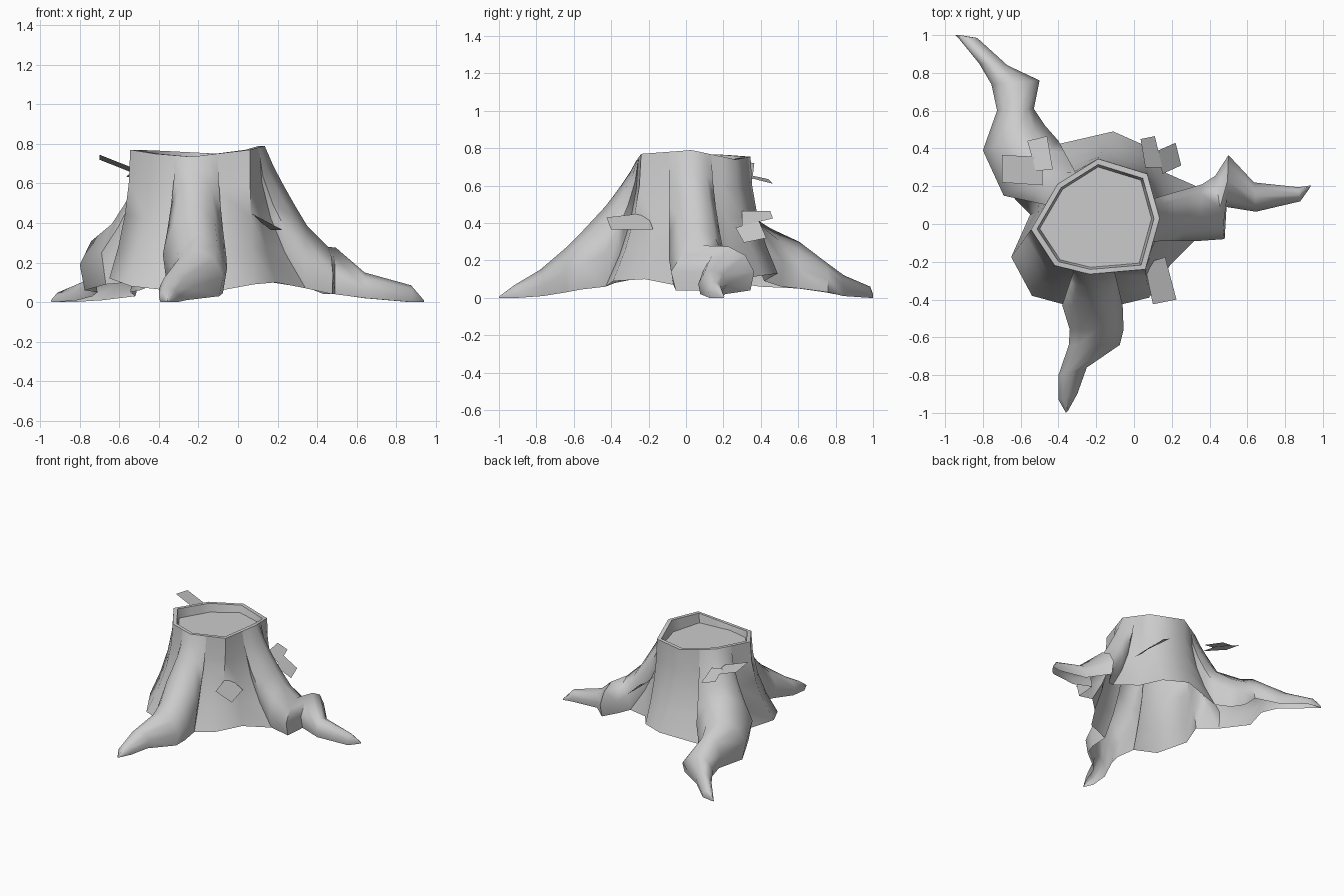
import bpy
import bmesh
from mathutils import Vector
from math import radians

if "Cube" in bpy.data.objects:
    bpy.data.objects.remove(bpy.data.objects["Cube"], do_unlink=True)

# One grey for everything
GREY = (0.6, 0.6, 0.6, 1.0)
grey = bpy.data.materials.new("weathered_grey")
grey.use_nodes = True
grey.diffuse_color = GREY
grey.node_tree.nodes["Principled BSDF"].inputs["Base Color"].default_value = GREY


def make_object(name, bm):
    """Turn a bmesh into a linked object with the grey material."""
    mesh = bpy.data.meshes.new(name)
    bm.to_mesh(mesh)
    bm.free()
    mesh.materials.append(grey)
    obj = bpy.data.objects.new(name, mesh)
    bpy.context.scene.collection.objects.link(obj)
    return obj


def skin(bm, rows, closed):
    """Join rows of points with quads and cap the last row."""
    loops = [[bm.verts.new(p) for p in row] for row in rows]
    count = len(loops[0])
    for low, high in zip(loops, loops[1:]):
        for i in range(count if closed else count - 1):
            j = (i + 1) % count
            bm.faces.new((low[i], low[j], high[j], high[i]))
    return bm.faces.new(loops[-1])


# Roots: each section is left x, y, right x, y, crest height, ground height
FRONT_ROOT = [(-.06, -.43, -.38, -.43, .49, .06), (-.055, -.56, -.34, -.56, .35, .045),
              (-.075, -.64, -.345, -.64, .27, .03), (-.25, -.76, -.4, -.8, .15, .01),
              (-.3, -.9, -.4, -.93, .07, 0), (-.35, -.99, -.36, -1, .01, 0)]
LEFT_ROOT = [(.36, .21, .34, -.09, .385, .07), (.43, .255, .48, -.08, .28, .04),
             (.5, .365, .49, .09, .275, .04), (.635, .22, .645, .065, .15, .02),
             (.87, .195, .88, .12, .085, 0), (.94, .205, .93, .19, .015, 0)]
BACK_ROOT = [(-.69, .15, -.4, .44, .47, .09), (-.8, .39, -.47, .52, .37, .06),
             (-.725, .6, -.53, .61, .3, .05), (-.755, .74, -.5, .76, .19, .03),
             (-.82, .85, -.67, .84, .12, .01), (-.93, .985, -.83, .985, .06, 0),
             (-.945, 1, -.92, 1, .02, 0)]
# Arch cross-section: sideways reach and height, as fractions
ARCH = [(-.85, 0), (-1, .42), (-.65, .8), (0, 1), (.65, .8), (1, .42), (.85, 0)]


def arch(lx, ly, rx, ry, top, ground):
    left, right = Vector((lx, ly, 0)), Vector((rx, ry, 0))
    mid, half = (left + right) / 2, (right - left) / 2
    return [mid + half * u + Vector((0, 0, ground + (top - ground) * v)) for u, v in ARCH]


# Trunk rim: eight broken corners, addressed by a fractional corner number
RIM = [Vector(p) for p in (
    (-.19, .345, .755), (.07, .265, .74), (.135, .03, .79), (.06, -.24, .77),
    (-.235, -.265, .735), (-.42, -.22, .75), (-.545, -.03, .77), (-.405, .21, .765))]


def rim_point(s):
    i = int(s)
    return RIM[i % 8].lerp(RIM[(i + 1) % 8], s - i)


# Columns around the trunk: rim position, lower end, curve of the flare
columns = []


def free_foot(s, *point):
    columns.append((rim_point(s), Vector(point), 2))


def root_foot(s, path):
    for (u, v), point in zip(ARCH, arch(*path[0])):
        columns.append((rim_point(s + .45 * u), point, 2 - .85 * v))


free_foot(0, -.11, .49, .13)
free_foot(1, .07, .41, .12)
free_foot(1.3, .17, .27, .1)
root_foot(2, LEFT_ROOT)
free_foot(2.7, .19, -.22, .1)
free_foot(3, .08, -.39, .09)
root_foot(4, FRONT_ROOT)
free_foot(5, -.54, -.38, .08)
free_foot(6, -.65, -.175, .12)
free_foot(6.4, -.55, .05, .1)
root_foot(7, BACK_ROOT)


def flare(t):
    """Ring a fraction t of the way down the trunk."""
    ring = []
    for top, end, power in columns:
        p = top.lerp(end, t ** power)
        p.z = top.z + (end.z - top.z) * t
        ring.append(p)
    return ring


rim = flare(0)
centre = sum(RIM, Vector()) / len(RIM)


def inset(scale, z=None):
    ring = [centre + (p - centre) * scale for p in rim]
    return [Vector((p.x, p.y, q.z if z is None else z)) for p, q in zip(ring, rim)]


# Stump: hollow trunk, recessed cut face, and roots growing out of the flare
bm = bmesh.new()
skin(bm, [flare(1), flare(.75), flare(.5), flare(.25),
          rim, inset(.91), inset(.87, .7)], True)
for path in (FRONT_ROOT, LEFT_ROOT, BACK_ROOT):
    skin(bm, [arch(*section) for section in path], False)
bmesh.ops.remove_doubles(bm, verts=bm.verts, dist=.0005)
bmesh.ops.recalc_face_normals(bm, faces=bm.faces)
cut_face = max(bm.faces, key=lambda f: len(f.verts))
if cut_face.normal.z < 0:
    bmesh.ops.reverse_faces(bm, faces=bm.faces)
stump = make_object("stump", bm)

# Flat bark flakes and shelf growths
FLAKES = {
    "back_right_flake": [(-.7, .365, .72), (-.485, .355, .635), (-.485, .205, .66), (-.7, .22, .745)],
    "back_right_small_flake": [(-.565, .44, .635), (-.46, .465, .61), (-.43, .29, .655), (-.52, .28, .67)],
    "front_flake": [(.055, -.21, .455), (.165, -.175, .365), (.225, -.4, .365), (.1, -.425, .43)],
    "back_left_flake": [(.035, .45, .465), (.11, .465, .425), (.15, .3, .385), (.06, .3, .465)],
    "back_left_low_flake": [(.13, .39, .41), (.22, .43, .32), (.25, .31, .295), (.15, .265, .375)],
}
for name, outline in FLAKES.items():
    bm = bmesh.new()
    bm.faces.new([bm.verts.new(p) for p in outline])
    bm.normal_update()
    if sum(f.normal.z for f in bm.faces) < 0:
        bmesh.ops.reverse_faces(bm, faces=bm.faces)
    make_object(name, bm)

# Smooth bark with a crisp rim
bpy.ops.object.select_all(action="DESELECT")
stump.select_set(True)
bpy.context.view_layer.objects.active = stump
bpy.ops.object.shade_smooth_by_angle(angle=radians(62))
